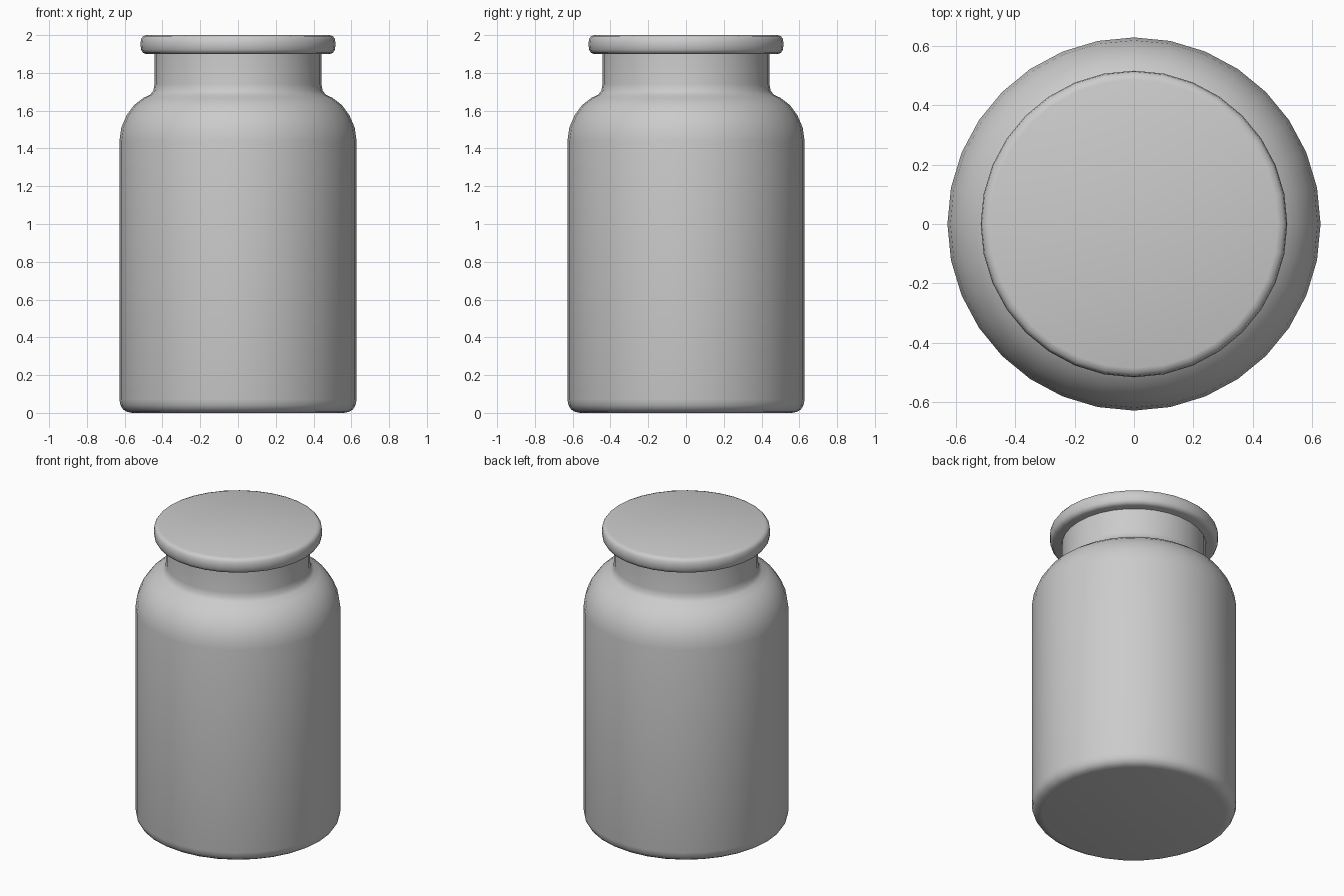
import bpy, bmesh, math

if "Cube" in bpy.data.objects:
    bpy.data.objects.remove(bpy.data.objects["Cube"])

SIDES = 32


def lathe(name, profile):
    """Revolve (radius, z) points around z and cap both ends."""
    bm = bmesh.new()
    rings = []
    for r, z in profile:
        rings.append([bm.verts.new((r * math.cos(2 * math.pi * i / SIDES),
                                    r * math.sin(2 * math.pi * i / SIDES), z))
                      for i in range(SIDES)])
    for lo, hi in zip(rings, rings[1:]):
        for i in range(SIDES):
            j = (i + 1) % SIDES
            bm.faces.new((lo[i], lo[j], hi[j], hi[i]))
    bm.faces.new(rings[0][::-1])
    bm.faces.new(rings[-1])
    mesh = bpy.data.meshes.new(name)
    bm.to_mesh(mesh)
    bm.free()
    obj = bpy.data.objects.new(name, mesh)
    bpy.context.collection.objects.link(obj)
    bpy.ops.object.select_all(action='DESELECT')
    obj.select_set(True)
    bpy.context.view_layer.objects.active = obj
    bpy.ops.object.shade_smooth_by_angle(angle=math.radians(40))
    return obj


# Jar body: rounded base, straight wall, curved shoulder, narrow neck
lathe("jar_body", [
    (0.56, 0.0), (0.587, 0.005), (0.608, 0.018), (0.622, 0.04), (0.628, 0.07),
    (0.628, 1.44), (0.618, 1.51), (0.59, 1.575), (0.55, 1.63), (0.50, 1.668),
    (0.465, 1.685), (0.448, 1.705), (0.442, 1.74), (0.442, 1.91)])

# Lid: thin disc with rounded rim
lathe("lid", [
    (0.485, 1.90), (0.503, 1.906), (0.513, 1.922), (0.516, 1.945),
    (0.516, 1.958), (0.513, 1.98), (0.503, 1.994), (0.485, 2.0)])
